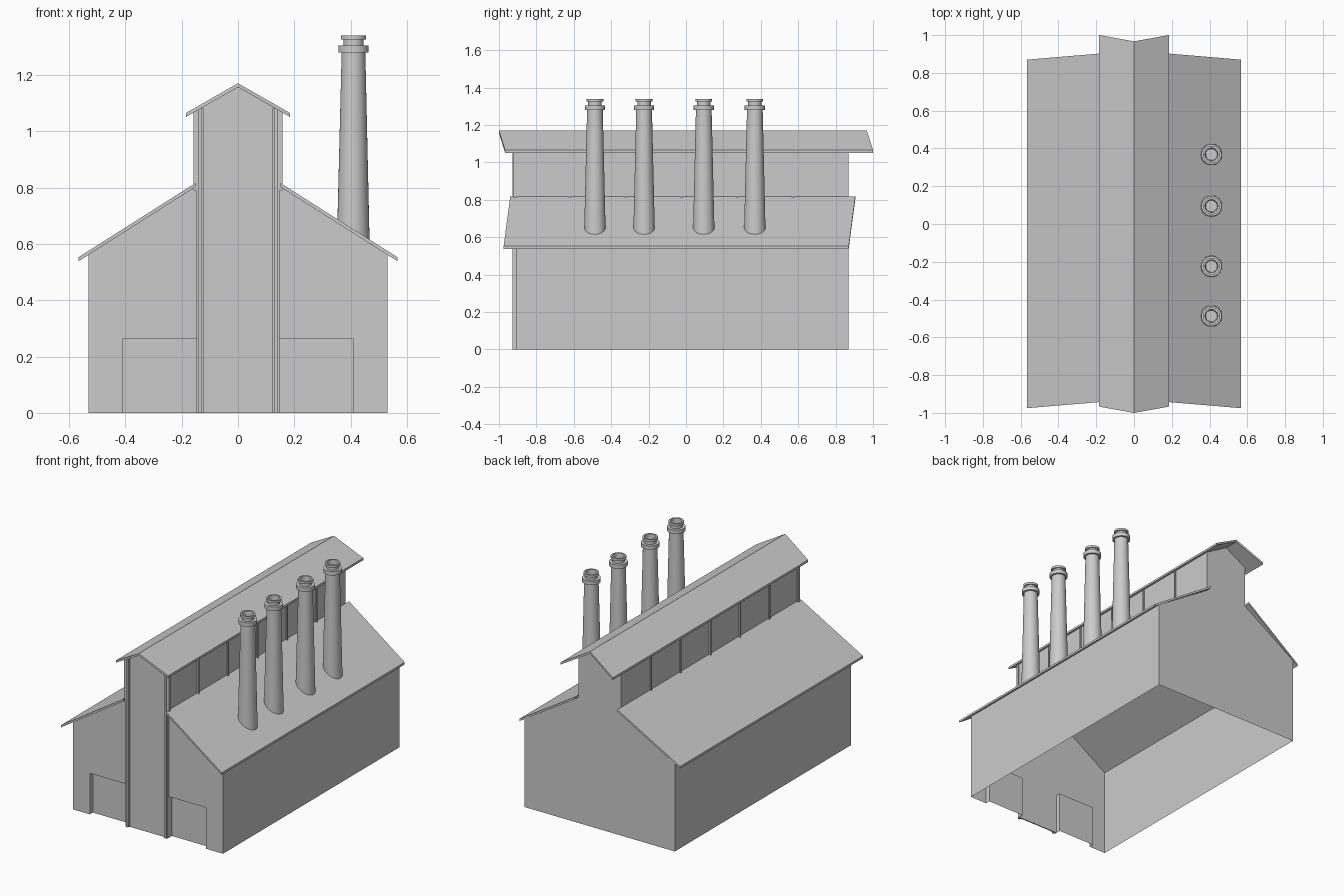
import bpy, bmesh
from math import cos, sin, pi

if "Cube" in bpy.data.objects:
    bpy.data.objects.remove(bpy.data.objects["Cube"])

FRONT, BACK = -0.908, 0.87


def lower_z(x):
    return 0.81 - 0.634 * (abs(x) - 0.16)


def upper_z(x):
    return 1.17 - 0.571 * abs(x)


def finish(name, bm):
    bmesh.ops.recalc_face_normals(bm, faces=bm.faces)
    me = bpy.data.meshes.new(name)
    bm.to_mesh(me)
    bm.free()
    ob = bpy.data.objects.new(name, me)
    bpy.context.collection.objects.link(ob)
    return ob


def hexa(name, a, b):
    """Solid between two matching loops of points."""
    bm = bmesh.new()
    va = [bm.verts.new(p) for p in a]
    vb = [bm.verts.new(p) for p in b]
    bm.faces.new(va)
    bm.faces.new(vb)
    n = len(va)
    for i in range(n):
        j = (i + 1) % n
        bm.faces.new((va[i], va[j], vb[j], vb[i]))
    return finish(name, bm)


def prism(name, profile, y0, y1):
    return hexa(name, [(x, y0, z) for x, z in profile], [(x, y1, z) for x, z in profile])


def box(name, x0, x1, y0, y1, z0, z1):
    return prism(name, [(x0, z0), (x1, z0), (x1, z1), (x0, z1)], y0, y1)


# building shell, open underneath, with recessed doorways in the front wall
G = 0.012
half = [(0.53, 0), (0.53, lower_z(0.53) - G), (0.15, lower_z(0.15) - G),
        (0.15, upper_z(0.15) - G)]
outline = half + [(0, upper_z(0) - G)] + [(-x, z) for x, z in reversed(half)]
notch = [(-0.41, 0), (-0.41, 0.262), (-0.148, 0.262), (-0.148, 0)]
notch_r = [(-x, z) for x, z in reversed(notch)]
bm = bmesh.new()
fv = [bm.verts.new((x, FRONT, z)) for x, z in outline]
bv = [bm.verts.new((x, BACK, z)) for x, z in outline]
bm.faces.new(bv)
for i in range(len(outline) - 1):
    bm.faces.new((fv[i], fv[i + 1], bv[i + 1], bv[i]))
front = list(fv)
for pts in (notch, notch_r):
    a = [bm.verts.new((x, FRONT, z)) for x, z in pts]
    b = [bm.verts.new((x, FRONT + 0.03, z)) for x, z in pts]
    bm.faces.new(b)
    for i in range(3):
        bm.faces.new((a[i], a[i + 1], b[i + 1], b[i]))
    front += a
bm.faces.new(front)
finish("building_shell", bm)

# central front tower face
prism("front_tower", [(0.148, 0), (0.148, upper_z(0.148) - G), (0, upper_z(0) - G),
                      (-0.148, upper_z(0.148) - G), (-0.148, 0)], -0.915, FRONT)

for side, s in (("right", 1), ("left", -1)):
    # roof slabs with slanted ends
    def slab(name, hi, lo, fz, y_hi, y_lo, t=0.014):
        def loop(d):
            return [(s * hi, y_hi[0], fz(hi) - d), (s * hi, y_hi[1], fz(hi) - d),
                    (s * lo, y_lo[1], fz(lo) - d), (s * lo, y_lo[0], fz(lo) - d)]
        return hexa(name, loop(0), loop(t))

    slab(side + "_lower_roof", 0.15, 0.567, lower_z, (-0.94, 0.905), (-0.975, 0.87))
    slab(side + "_upper_roof", 0.0, 0.184, upper_z, (-1.0, 0.967), (-0.967, 1.0))

    # stepped pilasters at the tower edges
    x0, x1 = sorted((s * 0.12, s * 0.148))
    box(side + "_pilaster", x0, x1, -0.921, FRONT, 0, 1.08)
    box(side + "_pilaster_rib", x0 + 0.007, x1 - 0.007, -0.928, -0.92, 0, 1.08)
    x0, x1 = sorted((s * 0.148, s * 0.158))
    box(side + "_corner_post", x0, x1, -0.922, FRONT + 0.003, 0.79, 1.075)

    # clerestory ribs
    for i in range(5):
        y = -0.62 + 0.298 * i
        box(f"{side}_clerestory_rib_{i + 1}", x0, x1, y - 0.005, y + 0.005, 0.79, 1.07)

# chimneys: lathed shaft with collar, neck, rim and hollow top
CX, SEG = 0.41, 32
profile = [(0.057, 0.6), (0.042, 1.28), (0.054, 1.28), (0.054, 1.305), (0.036, 1.305),
           (0.036, 1.325), (0.045, 1.325), (0.045, 1.34), (0.034, 1.34), (0.030, 1.24)]
for n, cy in enumerate((-0.487, -0.224, 0.095, 0.368)):
    bm = bmesh.new()
    rings = []
    for k, (r, z) in enumerate(profile):
        ring = []
        for i in range(SEG):
            x, y = CX + r * cos(2 * pi * i / SEG), cy + r * sin(2 * pi * i / SEG)
            ring.append(bm.verts.new((x, y, lower_z(x) - 0.006 if k == 0 else z)))
        rings.append(ring)
    for a, b in zip(rings, rings[1:]):
        for i in range(SEG):
            j = (i + 1) % SEG
            bm.faces.new((a[i], a[j], b[j], b[i]))
    bm.faces.new(rings[0])
    bm.faces.new(rings[-1])
    ob = finish(f"chimney_{n + 1}", bm)
    bpy.ops.object.select_all(action='DESELECT')
    ob.select_set(True)
    bpy.context.view_layer.objects.active = ob
    bpy.ops.object.shade_smooth_by_angle()
